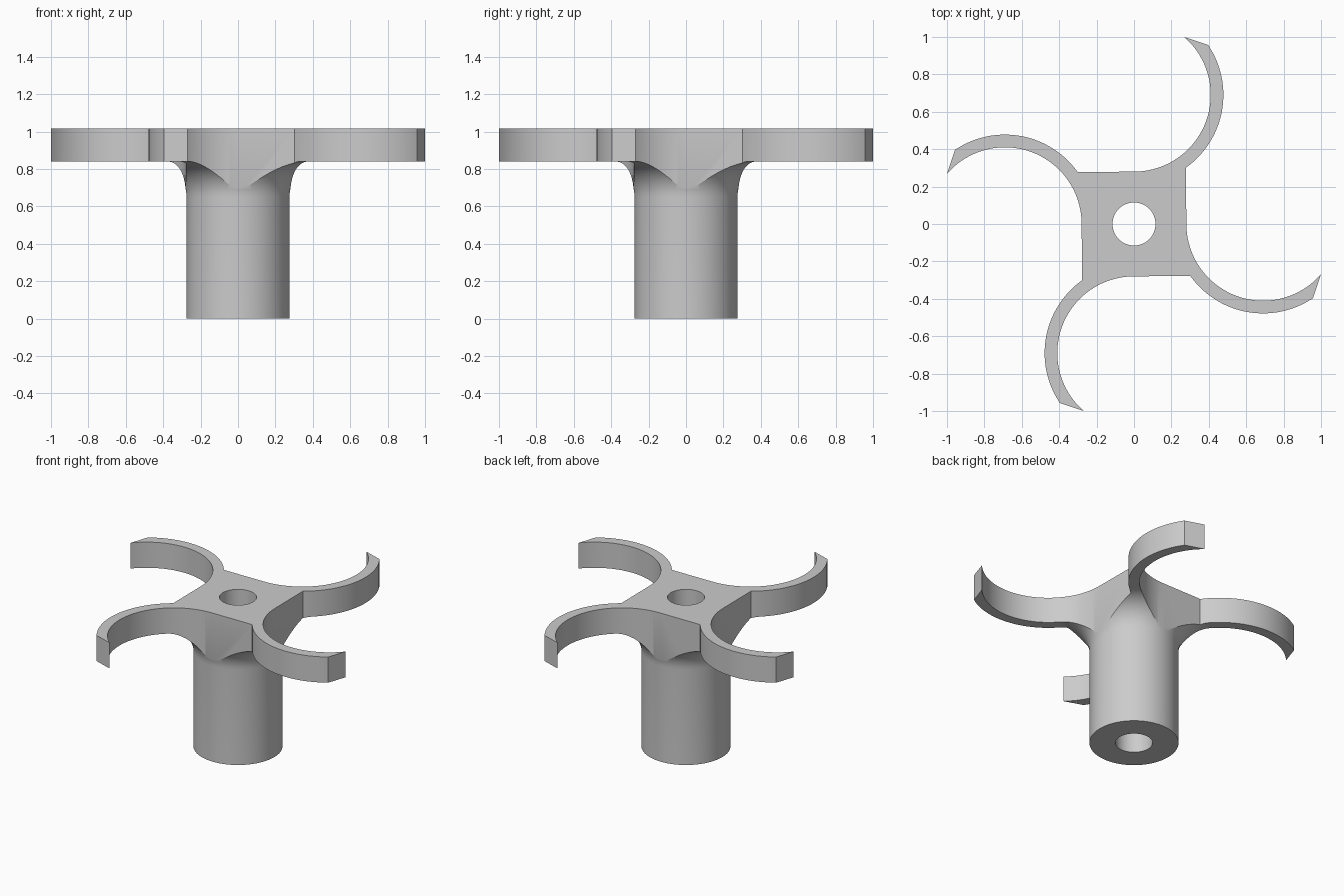
import bpy, bmesh
from math import cos, sin, pi, radians
from mathutils import Matrix, Vector

if "Cube" in bpy.data.objects:
    bpy.data.objects.remove(bpy.data.objects["Cube"])

HALF, SHAFT_R, BORE_R = 0.28, 0.275, 0.115      # hub half width, shaft and bore radii
PLATE_Z, TOP_Z, FILLET = 0.84, 1.015, 0.19
ARC_Y, INNER_R, OUTER_R = 0.69, 0.41, 0.478     # arm arc centre and radii

grey = bpy.data.materials.new("plain grey")
grey.use_nodes = True
grey.diffuse_color = (0.6, 0.6, 0.6, 1)
grey.node_tree.nodes["Principled BSDF"].inputs["Base Color"].default_value = (0.6, 0.6, 0.6, 1)


def add_object(name, bm):
    bmesh.ops.recalc_face_normals(bm, faces=bm.faces)
    mesh = bpy.data.meshes.new(name)
    bm.to_mesh(mesh)
    bm.free()
    mesh.materials.append(grey)
    obj = bpy.data.objects.new(name, mesh)
    bpy.context.collection.objects.link(obj)
    return obj


def arc(cx, cy, r, start, end, steps):
    angles = [radians(start + (end - start) * i / steps) for i in range(steps + 1)]
    return [Vector((cx + r * cos(a), cy + r * sin(a), 0)) for a in angles]


def prism(name, outline, height):
    bm = bmesh.new()
    face = bm.faces.new([bm.verts.new(p) for p in outline])
    new = bmesh.ops.extrude_face_region(bm, geom=[face])["geom"]
    verts = [v for v in new if isinstance(v, bmesh.types.BMVert)]
    bmesh.ops.translate(bm, verts=verts, vec=(0, 0, height))
    return add_object(name, bm)


def lathe(name, profile, steps=96):
    # closed (radius, z) loop turned around the z axis
    bm = bmesh.new()
    rings = [[bm.verts.new((r * cos(2 * pi * i / steps), r * sin(2 * pi * i / steps), z))
              for r, z in profile] for i in range(steps)]
    n = len(profile)
    for i in range(steps):
        a, b = rings[i], rings[(i + 1) % steps]
        for j in range(n):
            k = (j + 1) % n
            bm.faces.new((a[j], a[k], b[k], b[j]))
    return add_object(name, bm)


def subtract(target, cutter):
    cutter.hide_render = True
    mod = target.modifiers.new("cut", "BOOLEAN")
    mod.operation, mod.solver, mod.object = "DIFFERENCE", "EXACT", cutter
    bpy.context.view_layer.objects.active = target
    bpy.ops.object.modifier_apply(modifier=mod.name)
    bpy.data.objects.remove(cutter)


# Outline: square hub with four hooked arms, one quarter repeated
quarter = arc(0, ARC_Y, INNER_R, -90, 49, 40) + arc(0, ARC_Y, OUTER_R, 34, -54.5, 28)
quarter[0].y = HALF
outline = [Matrix.Rotation(-k * pi / 2, 3, "Z") @ p for k in range(4) for p in quarter]
hub = prism("four_arm_hub", outline, TOP_Z)

# Turn the part below the plate down to a shaft with a flared top
flare = arc(SHAFT_R + FILLET, PLATE_Z - FILLET, FILLET, 180, 90, 14)
profile = [(SHAFT_R, -0.1)] + [(p.x, p.y) for p in flare] + [(1.4, PLATE_Z), (1.4, -0.1)]
subtract(hub, lathe("shaft_cutter", profile))

# Bore through the full height
subtract(hub, prism("bore_cutter", [p + Vector((0, 0, -0.2)) for p in arc(0, 0, BORE_R, 0, 354, 59)], 2))

bpy.ops.object.select_all(action="DESELECT")
hub.select_set(True)
bpy.context.view_layer.objects.active = hub
bpy.ops.object.shade_smooth_by_angle(angle=radians(25))
